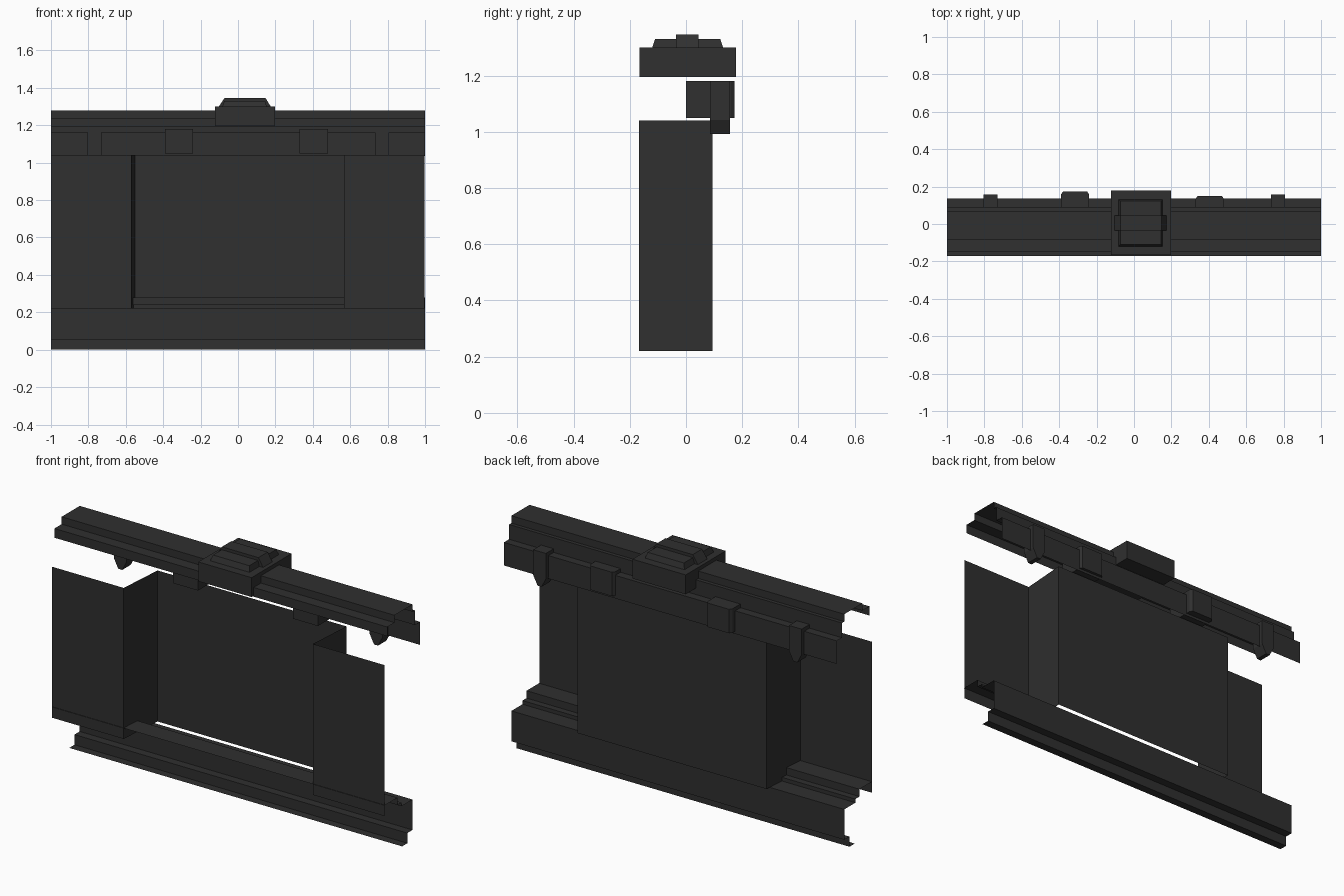
import bpy, bmesh

if "Cube" in bpy.data.objects:
    bpy.data.objects.remove(bpy.data.objects["Cube"])

mat = bpy.data.materials.new("dark_grey")
mat.diffuse_color = (0.029, 0.029, 0.029, 1)
mat.use_nodes = True
mat.node_tree.nodes["Principled BSDF"].inputs["Base Color"].default_value = mat.diffuse_color


def finish(name, bm):
    me = bpy.data.meshes.new(name)
    bm.to_mesh(me)
    bm.free()
    me.materials.append(mat)
    ob = bpy.data.objects.new(name, me)
    bpy.context.collection.objects.link(ob)
    return ob


def sheet(name, a, b):
    """Open strip of quads between two matching point rows."""
    bm = bmesh.new()
    va = [bm.verts.new(p) for p in a]
    vb = [bm.verts.new(p) for p in b]
    for i in range(len(a) - 1):
        bm.faces.new((va[i], va[i + 1], vb[i + 1], vb[i]))
    return finish(name, bm)


def solid(name, a, b):
    """Closed solid between two matching polygons."""
    bm = bmesh.new()
    va = [bm.verts.new(p) for p in a]
    vb = [bm.verts.new(p) for p in b]
    n = len(a)
    bm.faces.new(va)
    bm.faces.new(vb)
    for i in range(n):
        j = (i + 1) % n
        bm.faces.new((va[i], va[j], vb[j], vb[i]))
    bmesh.ops.recalc_face_normals(bm, faces=bm.faces)
    return finish(name, bm)


def rect(x0, x1, y0, y1, z):
    return [(x0, y0, z), (x1, y0, z), (x1, y1, z), (x0, y1, z)]


def rail(name, profile):
    return sheet(name, [(1, y, z) for y, z in profile],
                 [(-1, y, z) for y, z in profile])


# Stepped open rails along the top and bottom
rail("top_rail", [(-0.147, 1.19), (-0.147, 1.24), (-0.085, 1.24), (-0.085, 1.28),
                  (0.07, 1.28), (0.07, 1.24), (0.09, 1.24), (0.09, 1.16),
                  (0.135, 1.16), (0.135, 1.035)])
rail("bottom_rail", [(-0.17, 0.28), (-0.06, 0.28), (-0.06, 0.24), (-0.025, 0.24),
                     (-0.025, 0.22), (0.07, 0.22), (0.07, 0.055),
                     (0.025, 0.055), (0.025, 0), (-0.02, 0)])

# Recessed wall panel, an open folded sheet
plan = [(-1, -0.167), (-0.57, -0.167), (-0.55, 0.095),
        (0.585, 0.095), (0.567, -0.167), (0.996, -0.167)]
sheet("wall_panel", [(x, y, 0.22) for x, y in plan],
      [(x, y, 1.04) for x, y in plan])

# Wide clips behind the top rail, slightly tapered at the back
for name, x0, x1, y1 in (("left_wide_clip", -0.39, -0.24, 0.173),
                         ("right_wide_clip", 0.33, 0.48, 0.15)):
    foot = [(x0, 0), (x1, 0), (x1, y1 - 0.015), (x1 - 0.01, y1),
            (x0 + 0.01, y1), (x0, y1 - 0.015)]
    solid(name, [(x, y, 1.05) for x, y in foot], [(x, y, 1.18) for x, y in foot])

# Narrow clips with a pointed lower end
for name, cx in (("left_narrow_clip", -0.767), ("right_narrow_clip", 0.77)):
    prof = [(-0.038, 1.18), (0.038, 1.18), (0.038, 1.042), (0.012, 0.992),
            (-0.012, 0.992), (-0.038, 1.042)]
    solid(name, [(cx + x, 0.085, z) for x, z in prof],
          [(cx + x, 0.157, z) for x, z in prof])

# Junction box with lid and cross bar on the top rail
solid("junction_box", rect(-0.123, 0.197, -0.165, 0.178, 1.195),
      rect(-0.123, 0.197, -0.165, 0.178, 1.30))
solid("junction_lid", rect(-0.083, 0.153, -0.12, 0.132, 1.30),
      rect(-0.073, 0.145, -0.11, 0.122, 1.33))
solid("junction_bar", rect(-0.103, 0.175, -0.035, 0.045, 1.30),
      rect(-0.072, 0.147, -0.035, 0.045, 1.346))
